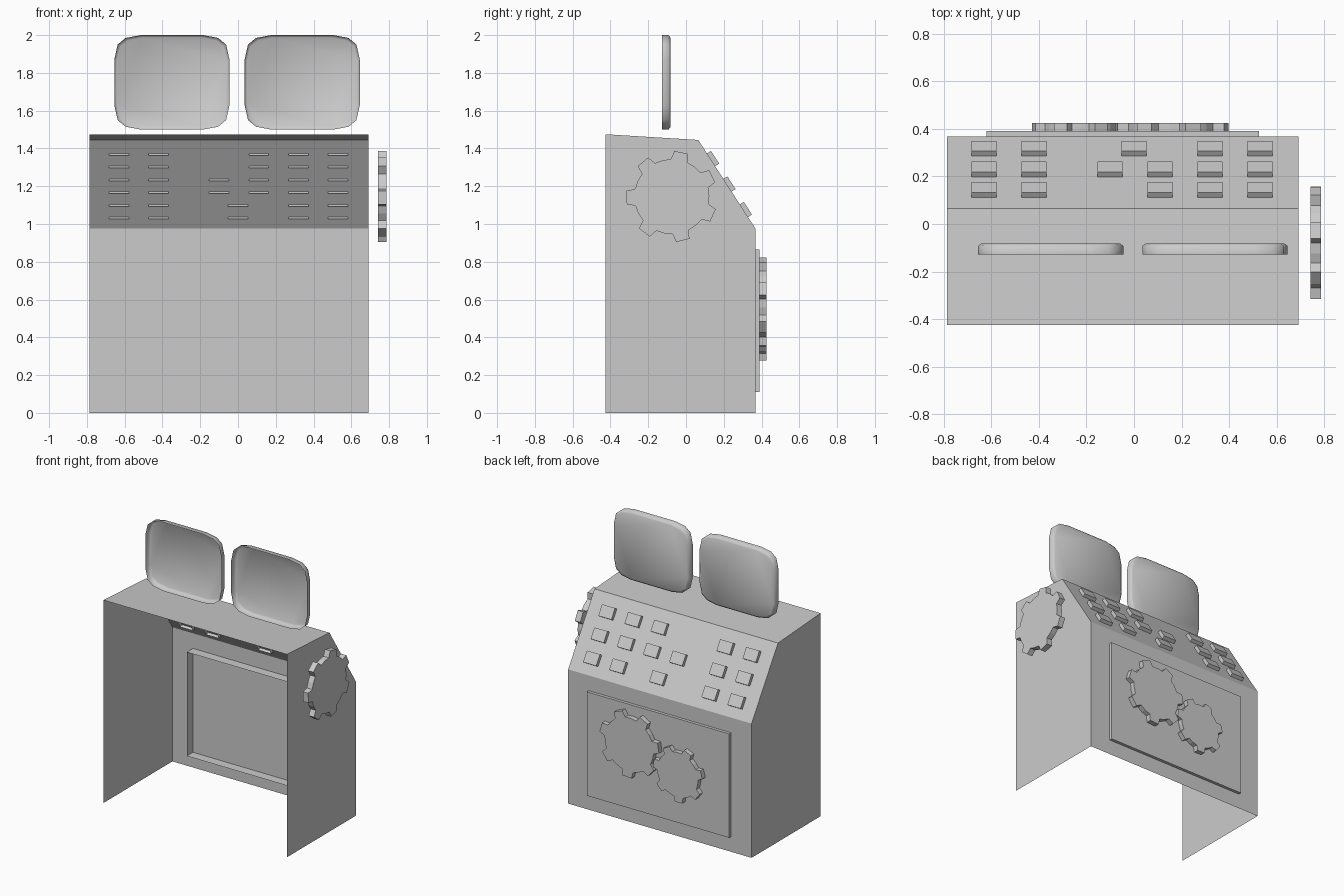
import bpy, bmesh, math
from mathutils import Vector

if "Cube" in bpy.data.objects:
    bpy.data.objects.remove(bpy.data.objects["Cube"])


def shell(name, rings, cap_first=True, cap_last=True, skip=(), smooth=False):
    """Bridge matching rings of points; optionally cap the ends or leave strips open."""
    bm = bmesh.new()
    vs = [[bm.verts.new(p) for p in ring] for ring in rings]
    n = len(rings[0])
    for a, b in zip(vs, vs[1:]):
        for i in range(n):
            if i not in skip:
                j = (i + 1) % n
                bm.faces.new((a[i], a[j], b[j], b[i]))
    if cap_first:
        bm.faces.new(vs[0][::-1])
    if cap_last:
        bm.faces.new(vs[-1])
    bmesh.ops.recalc_face_normals(bm, faces=bm.faces)
    me = bpy.data.meshes.new(name)
    bm.to_mesh(me)
    bm.free()
    for p in me.polygons:
        p.use_smooth = smooth
    ob = bpy.data.objects.new(name, me)
    bpy.context.collection.objects.link(ob)
    return ob


def tray(name, centre, right, up, normal, w, h, inner, outer):
    """Box left open on its inner side, standing across a wall."""
    c, r, u, n = map(Vector, (centre, right, up, normal))
    rings = [[c + r * (sx * w / 2) + u * (sz * h / 2) + n * d
              for sx, sz in ((-1, -1), (1, -1), (1, 1), (-1, 1))]
             for d in (-inner, outer)]
    return shell(name, rings, cap_first=False)


def gear(name, to3d, radius, phase, d0, d1, teeth=7):
    """Flat toothed disc; to3d maps (u, v, depth) to space."""
    step = 360 / teeth
    outline = []
    for t in range(teeth):
        for off, r in ((-13, .82), (-8.5, 1), (8.5, 1), (13, .82), (step / 2, .82)):
            a = math.radians(phase + t * step + off)
            outline.append((radius * r * math.cos(a), radius * r * math.sin(a)))
    return shell(name, [[to3d(u, v, d) for u, v in outline] for d in (d0, d1)])


# Cabinet: thin sheet, open at the front and underneath
profile = [(-.425, 0), (-.425, 1.475), (.065, 1.445), (.368, .975), (.368, 0)]
shell("cabinet", [[(x, y, z) for y, z in profile] for x in (-.785, .69)], skip=(0, 4))

# Raised back panel, open towards the inside
tray("back_panel", (-.048, .368, .4875), (-1, 0, 0), (0, 0, 1), (0, 1, 0),
     1.145, .755, .07, .022)

# Three rows of buttons on the slope
slope = Vector((0, .303, -.47)).normalized()
normal = Vector((0, .47, .303)).normalized()
columns = (-.63, -.42, .32, .53)
for row, (z, extra) in enumerate(((1.34, (.11,)), (1.205, (-.10, .11)), (1.07, (0,)))):
    y = .065 + (1.445 - z) * .303 / .47
    for col, x in enumerate(columns + extra):
        tray(f"button_{row}_{col}", (x, y, z), (-1, 0, 0), -slope, normal,
             .105, .08, .02, .025)

# Gears on the back panel and beside the cabinet
gear("large_back_gear", lambda u, v, d: (.16 - u, d, .59 + v), .24, 9, .387, .425)
gear("small_back_gear", lambda u, v, d: (-.23 - u, d, .475 + v), .2, 15, .387, .425)
gear("side_gear", lambda u, v, d: (d, -.075 + u, 1.145 + v), .242, 26.9, .742, .785)

# Screens: rounded trays open to the front with a softened back edge
corner = [(0, .13), (.018, .05), (.06, .015), (.14, 0)]


def rounded(cx, y, inset):
    w, h = .305, .25
    pts = []
    for sx, sz in ((-1, 1), (1, 1), (1, -1), (-1, -1)):
        c = [(sx * (w - a), sz * (h - b)) for a, b in corner]
        pts += c if sx * sz < 0 else c[::-1]
    return [(cx + px * (1 - inset / w), y, 1.75 + pz * (1 - inset / h)) for px, pz in pts]


for side, cx in (("left", -.35), ("right", .34)):
    shell(f"{side}_screen",
          [rounded(cx, -.128, 0), rounded(cx, -.092, 0), rounded(cx, -.082, .014)],
          cap_first=False, smooth=True)
